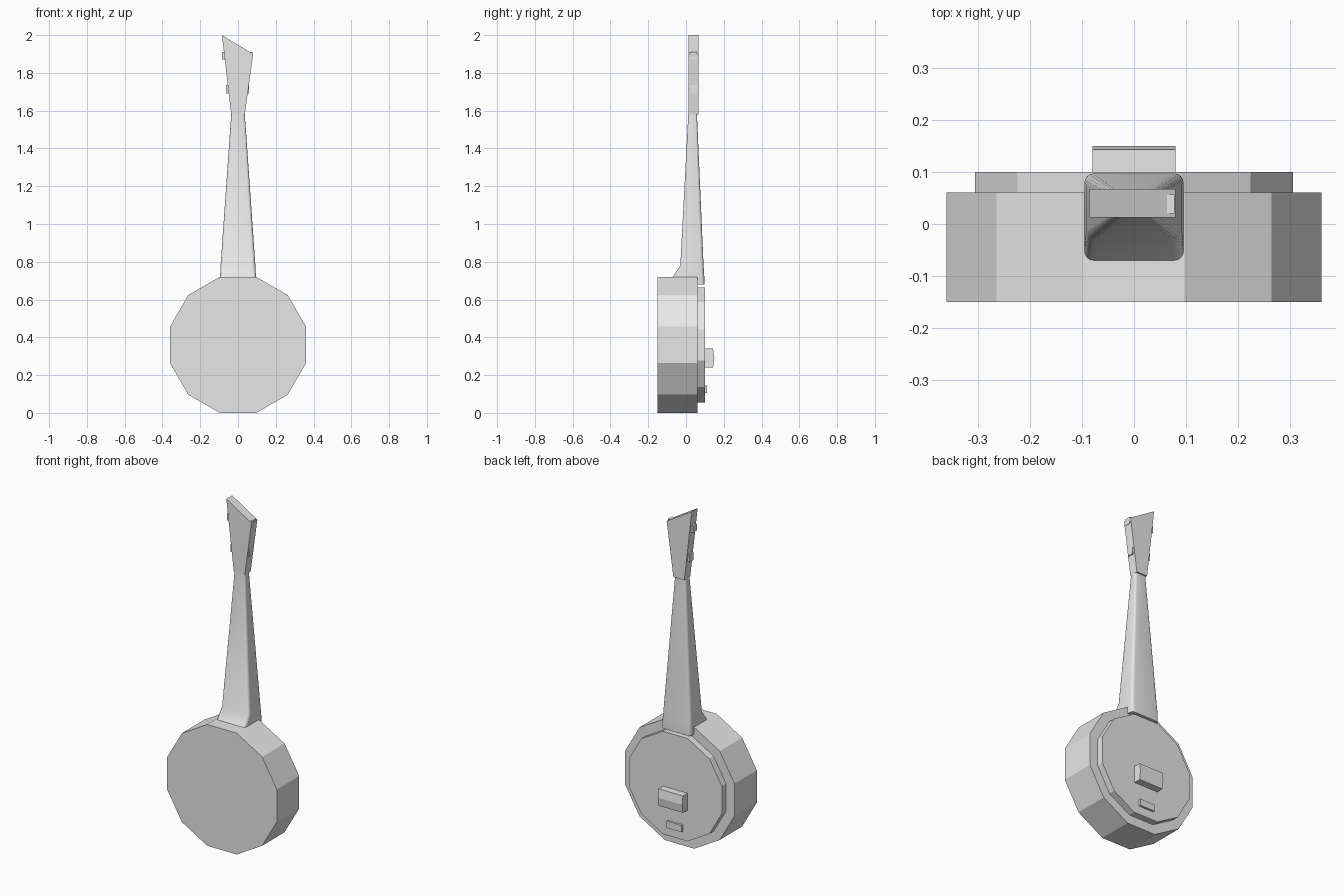
import bpy, bmesh, math

if "Cube" in bpy.data.objects:
    bpy.data.objects.remove(bpy.data.objects["Cube"])

grey = bpy.data.materials.new("light grey")
grey.diffuse_color = (0.8, 0.8, 0.8, 1)
grey.use_nodes = True
grey.node_tree.nodes["Principled BSDF"].inputs["Base Color"].default_value = grey.diffuse_color


def finish(name, bm):
    bmesh.ops.recalc_face_normals(bm, faces=bm.faces[:])
    mesh = bpy.data.meshes.new(name)
    bm.to_mesh(mesh)
    bm.free()
    mesh.materials.append(grey)
    obj = bpy.data.objects.new(name, mesh)
    bpy.context.collection.objects.link(obj)
    return obj


def loft(name, rings):
    """Join equal-length rings of points into a closed solid."""
    bm = bmesh.new()
    loops = [[bm.verts.new(p) for p in ring] for ring in rings]
    n = len(loops[0])
    for a, b in zip(loops, loops[1:]):
        for i in range(n):
            j = (i + 1) % n
            bm.faces.new((a[i], a[j], b[j], b[i]))
    bm.faces.new(loops[0])
    bm.faces.new(loops[-1])
    return finish(name, bm)


def slab(name, outline, y0, y1):
    """Extrude an (x, z) outline along y."""
    return loft(name, [[(x, y, z) for x, z in outline] for y in (y0, y1)])


def box(name, x0, x1, y0, y1, z0, z1):
    return slab(name, [(x0, z0), (x1, z0), (x1, z1), (x0, z1)], y0, y1)


def dodecagon(apothem, cz):
    r = apothem / math.cos(math.pi / 12)
    angles = [math.pi / 12 + k * math.pi / 6 for k in range(12)]
    return [(r * math.cos(a), cz + r * math.sin(a)) for a in angles]


def rounded_ring(half, y0, y1, z, r, steps=4):
    """Rounded rectangle lying flat at height z."""
    ring = []
    corners = [(half - r, y1 - r), (r - half, y1 - r), (r - half, y0 + r), (half - r, y0 + r)]
    for k, (cx, cy) in enumerate(corners):
        for s in range(steps + 1):
            a = (k + s / steps) * math.pi / 2
            ring.append((cx + r * math.cos(a), cy + r * math.sin(a), z))
    return ring


# Drum body and raised back plate
slab("drum", dodecagon(0.36, 0.36), -0.15, 0.06)
slab("back_plate", dodecagon(0.305, 0.36), 0.06, 0.10)

# Tapered neck with a flared heel
neck = loft("neck", [
    rounded_ring(0.095, -0.07, 0.097, 0.68, 0.018),
    rounded_ring(0.095, -0.07, 0.097, 0.72, 0.018),
    rounded_ring(0.092, -0.03, 0.093, 0.78, 0.018),
    rounded_ring(0.036, 0.012, 0.058, 1.58, 0.010),
])
bpy.context.view_layer.objects.active = neck
neck.select_set(True)
bpy.ops.object.shade_smooth_by_angle(angle=math.radians(30))
neck.select_set(False)

# Slanted headstock
slab("headstock", [(-0.036, 1.58), (0.036, 1.58), (0.08, 1.90), (-0.085, 2.0)], 0.012, 0.067)

# Tuning pegs, crossing the headstock
box("upper_pegs", -0.085, 0.078, 0.02, 0.057, 1.87, 1.91)
box("lower_pegs", -0.063, 0.058, 0.02, 0.057, 1.69, 1.735)

# Bridge block with a faint ridge, and the small tail block
profile = [(0.10, 0.24), (0.143, 0.24), (0.15, 0.29), (0.143, 0.34), (0.10, 0.34)]
loft("bridge", [[(x, y, z) for y, z in profile] for x in (-0.08, 0.08)])
box("tail_block", -0.05, 0.05, 0.10, 0.112, 0.105, 0.145)
